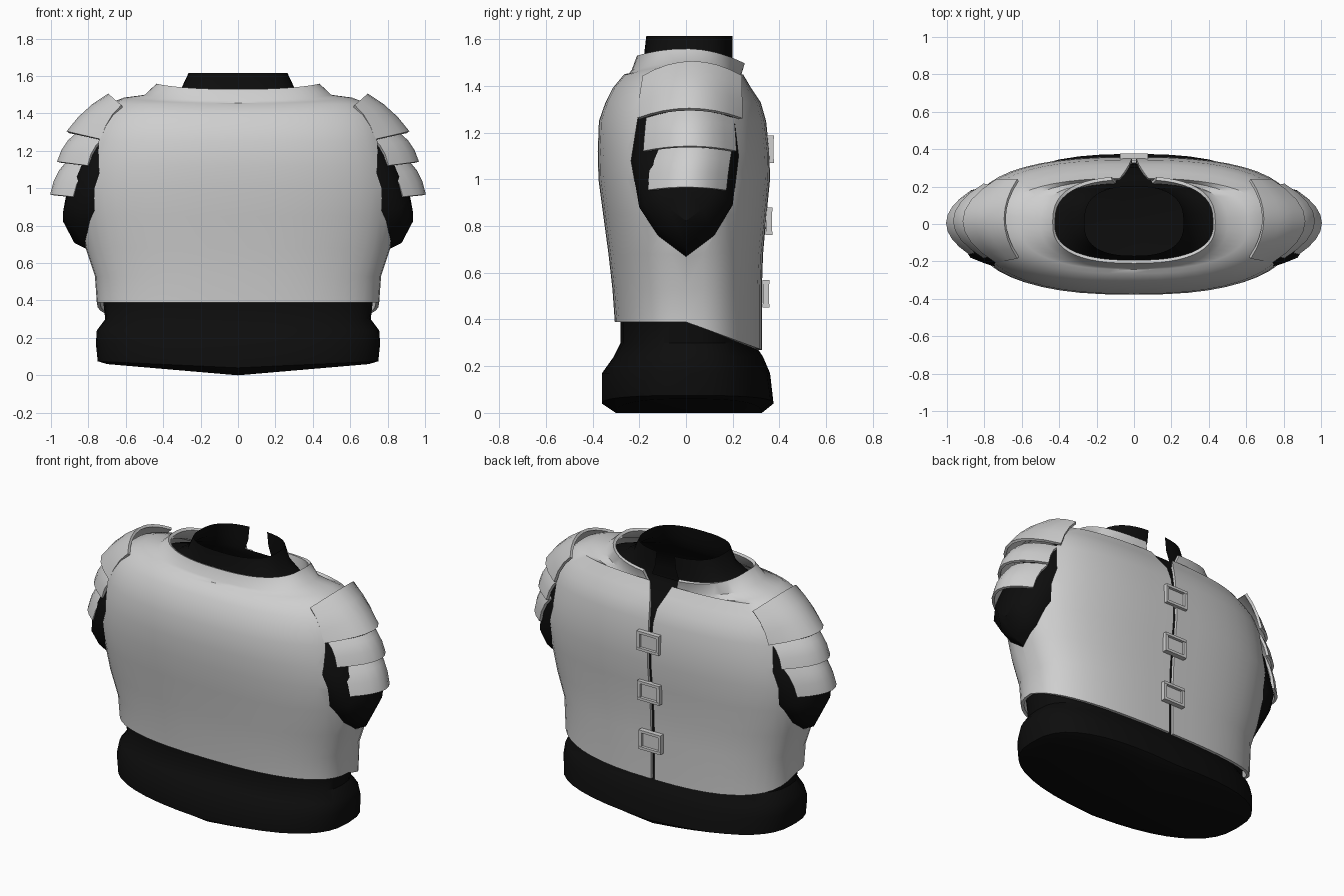
import bpy, bmesh, math

if "Cube" in bpy.data.objects:
    bpy.data.objects.remove(bpy.data.objects["Cube"])

def material(name, v):
    m = bpy.data.materials.new(name)
    m.diffuse_color = (v, v, v, 1)
    m.use_nodes = True
    m.node_tree.nodes["Principled BSDF"].inputs["Base Color"].default_value = m.diffuse_color
    return m

GREY = material("pale_grey_plate", 0.62)
BLACK = material("black_cloth", 0.004)

def make(name, verts, faces, mat):
    me = bpy.data.meshes.new(name)
    me.from_pydata(verts, [], faces)
    bm = bmesh.new()
    bm.from_mesh(me)
    bmesh.ops.recalc_face_normals(bm, faces=bm.faces[:])
    bm.to_mesh(me)
    bm.free()
    me.materials.append(mat)
    ob = bpy.data.objects.new(name, me)
    bpy.context.collection.objects.link(ob)
    return ob

def activate(ob):
    bpy.ops.object.select_all(action='DESELECT')
    ob.select_set(True)
    bpy.context.view_layer.objects.active = ob

def apply_mod(ob, kind, **kw):
    mod = ob.modifiers.new(kind.lower(), kind)
    for k, v in kw.items():
        setattr(mod, k, v)
    activate(ob)
    bpy.ops.object.modifier_apply(modifier=mod.name)

def smooth(ob, deg=40):
    activate(ob)
    bpy.ops.object.shade_smooth_by_angle(angle=math.radians(deg))

def section(t, a, yf, yb):
    """Rounded-box body section; t = 0 is the front, +-pi the back."""
    s, c = math.sin(t), math.cos(t)
    x = a * math.copysign(abs(s) ** 0.8, s)
    y = (yf if c > 0 else yb) * abs(c) ** (0.8 if c > 0 else 0.72)
    return x, y

def grid_faces(rows, cols, closed=False):
    n = cols if closed else cols - 1
    return [(r * cols + i, r * cols + (i + 1) % cols,
             (r + 1) * cols + (i + 1) % cols, (r + 1) * cols + i)
            for r in range(rows - 1) for i in range(n)]

# Breastplate shell: z, half width, front y, back y, half gap of the back slit
ARMOUR = [(0.39, 0.755, -0.305, 0.325, 0.012), (0.53, 0.765, -0.315, 0.325, 0.012),
          (0.68, 0.815, -0.332, 0.33, 0.012), (0.85, 0.85, -0.355, 0.345, 0.012),
          (1.00, 0.87, -0.375, 0.36, 0.012), (1.12, 0.855, -0.378, 0.357, 0.012),
          (1.25, 0.83, -0.373, 0.343, 0.015), (1.33, 0.80, -0.345, 0.32, 0.025),
          (1.39, 0.765, -0.315, 0.28, 0.05), (1.45, 0.70, -0.265, 0.245, 0.075),
          (1.485, 0.61, -0.243, 0.235, 0.09), (1.50, 0.50, -0.232, 0.235, 0.10),
          (1.56, 0.435, -0.21, 0.255, 0.12)]
COLS = 49
verts = []
for k, (z, a, yf, yb, gap) in enumerate(ARMOUR):
    end = math.pi - math.asin((gap / a) ** 1.25)
    for i in range(COLS):
        x, y = section(-end + 2 * end * i / (COLS - 1), a, yf, yb)
        dz = 0
        if k == 0 and y > 0:              # hem drops towards the back
            dz = -0.12 * y / yb
        elif k >= len(ARMOUR) - 3:        # neckline dips front and back
            dz = -0.03 * (y / yf) ** 2 if y < 0 else -0.065 * (y / yb) ** 2
        verts.append((x, y, z + dz))
armour = make("breastplate", verts, grid_faces(len(ARMOUR), COLS), GREY)
apply_mod(armour, 'SOLIDIFY', thickness=0.018, offset=-1)

# Armholes
HOLE = [(0, 0.67), (-0.12, 0.76), (-0.2, 0.88), (-0.235, 1.08), (-0.205, 1.27),
        (-0.13, 1.36), (0, 1.39), (0.13, 1.36), (0.205, 1.27), (0.225, 1.1),
        (0.2, 0.89), (0.12, 0.76)]
N = len(HOLE)
for side in (-1, 1):
    v = [(side * x, y, z) for x in (0.5, 1.2) for y, z in HOLE]
    cutter = make("armhole_cutter", v, grid_faces(2, N, True)
                  + [tuple(range(N)), tuple(range(N, 2 * N))], GREY)
    apply_mod(armour, 'BOOLEAN', operation='DIFFERENCE', object=cutter, solver='EXACT')
    bpy.data.objects.remove(cutter)
smooth(armour)

# Undersuit: waist band, body hidden by the plate, open neck
SUIT = [(0.00, 0.70, -0.30, 0.325), (0.04, 0.75, -0.36, 0.375), (0.17, 0.76, -0.36, 0.36),
        (0.24, 0.755, -0.31, 0.33), (0.30, 0.71, -0.28, 0.29), (0.39, 0.72, -0.28, 0.295),
        (0.68, 0.76, -0.295, 0.295), (1.00, 0.75, -0.33, 0.322), (1.25, 0.73, -0.325, 0.305),
        (1.36, 0.66, -0.28, 0.25), (1.44, 0.52, -0.215, 0.205), (1.47, 0.40, -0.20, 0.20),
        (1.53, 0.305, -0.18, 0.20), (1.615, 0.265, -0.17, 0.20)]
S = 40
verts = []
for k, (z, a, yf, yb) in enumerate(SUIT):
    for i in range(S):
        x, y = section(2 * math.pi * i / S, a, yf, yb)
        rise = (0.06, 0.035)[k] * abs(x) / a if k < 2 else 0
        verts.append((x, y, z + rise))
verts.append((0, 0, 0))
faces = grid_faces(len(SUIT), S, True)
back = {S // 2 - 1, S // 2}               # open the neck at the back
faces = [f for j, f in enumerate(faces)
         if not (j % S in back and j // S >= len(SUIT) - 3)]
faces += [((i + 1) % S, i, len(verts) - 1) for i in range(S)]
smooth(make("undersuit", verts, faces, BLACK))

# Sleeve stubs bulging out of the armholes: x, scale
SLEEVE = [(0.66, 1.0), (0.80, 1.0), (0.875, 0.9), (0.935, 0.6), (0.95, 0.2)]
for side in (-1, 1):
    verts = []
    for x, s in SLEEVE:
        for y, z in HOLE:
            zz = 1.05 + (z - 1.05) * s
            verts.append((side * (x - 0.45 * max(0, zz - 0.9)), y * s, zz))
    faces = grid_faces(len(SLEEVE), N, True)
    faces.append(tuple(range(len(verts) - N, len(verts))))
    smooth(make("sleeve", verts, faces, BLACK))

# Overlapping shoulder lames; each edge: x, z, drop in x, drop in z, y from, y to
LAMES = [((0.69, 1.50, 0.07, 0.06, -0.18, 0.235), (0.91, 1.30, 0.18, 0.04, -0.205, 0.235)),
         ((0.86, 1.29, 0.14, 0.03, -0.165, 0.20), (0.96, 1.14, 0.16, 0.02, -0.177, 0.21)),
         ((0.91, 1.14, 0.12, 0.02, -0.142, 0.19), (0.997, 0.965, 0.12, 0.012, -0.157, 0.167))]
T = 9
for side in (-1, 1):
    for n, (top, low) in enumerate(LAMES):
        verts = []
        for r in range(4):
            f = r / 3
            x, z, dx, dz, y0, y1 = [p + (q - p) * f for p, q in zip(top, low)]
            bulge = 0.012 * math.sin(math.pi * f)
            for i in range(T):
                t = 2 * i / (T - 1) - 1
                verts.append((side * (x + bulge - dx * t * t),
                              y0 + (y1 - y0) * (t + 1) / 2, z + bulge - dz * t * t))
        lame = make("shoulder_lame_%d" % (n + 1), verts, grid_faces(4, T), GREY)
        apply_mod(lame, 'SOLIDIFY', thickness=0.016, offset=0)
        smooth(lame)

# Back buckles: raised frame around a thin plate
def box(bm, cx, cy, cz, sx, sy, sz):
    vs = bmesh.ops.create_cube(bm, size=1)["verts"]
    for v in vs:
        v.co = (cx + v.co.x * sx, cy + v.co.y * sy, cz + v.co.z * sz)

for z, y in ((1.13, 0.362), (0.82, 0.355), (0.51, 0.342)):
    bm = bmesh.new()
    box(bm, 0, y - 0.008, z, 0.12, 0.012, 0.085)
    for s in (-1, 1):
        box(bm, 0, y, z + s * 0.051, 0.15, 0.03, 0.016)
        box(bm, s * 0.066, y, z, 0.018, 0.026, 0.09)
    me = bpy.data.meshes.new("buckle")
    bm.to_mesh(me)
    bm.free()
    me.materials.append(GREY)
    bpy.context.collection.objects.link(bpy.data.objects.new("buckle", me))
